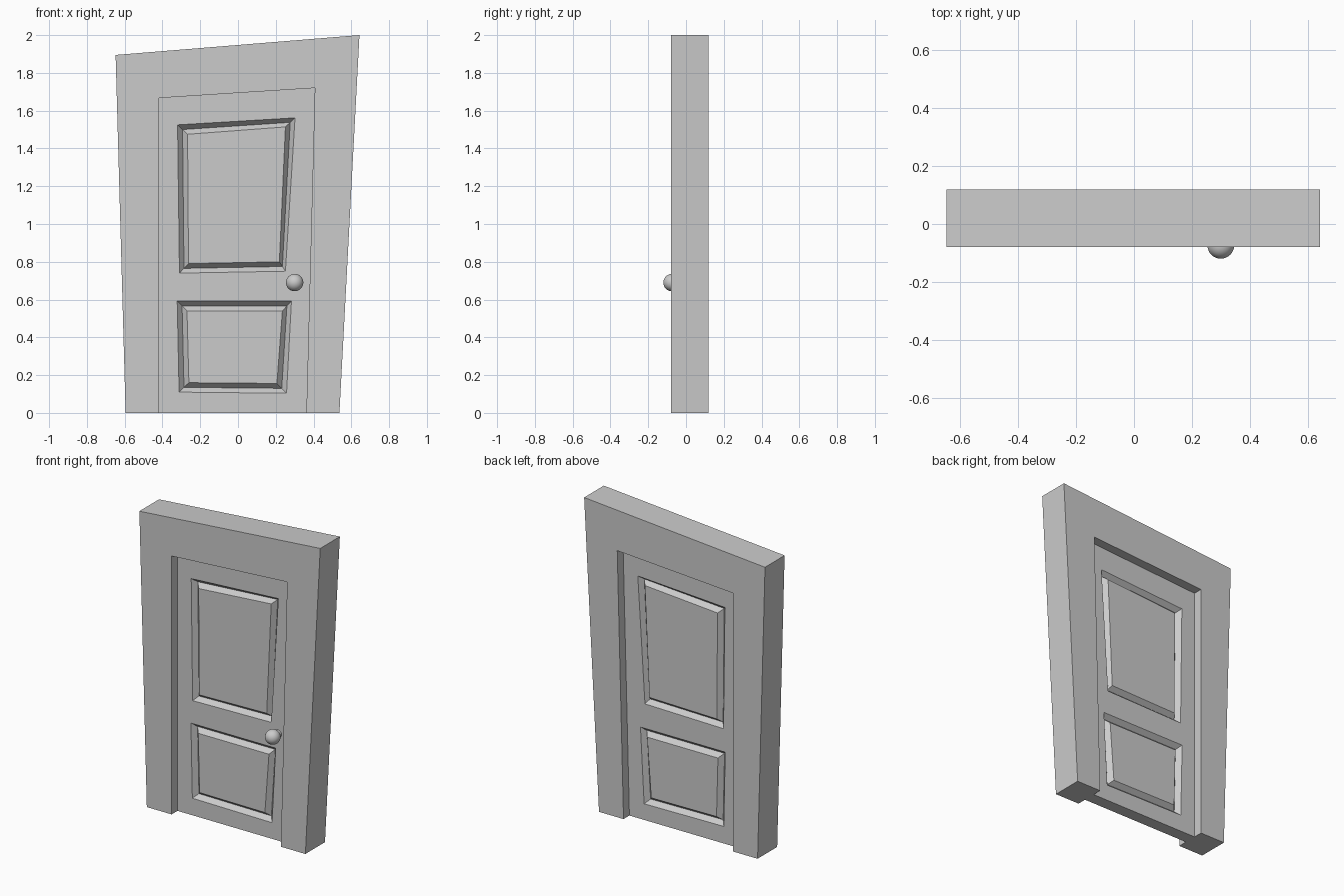
import bpy, bmesh
from math import radians

if "Cube" in bpy.data.objects:
    bpy.data.objects.remove(bpy.data.objects["Cube"])

FRAME_Y = (-0.08, 0.12)   # front and back of the surround
DOOR_Y = (-0.02, 0.06)    # front and back of the door leaf
GROOVE = 0.03


def finish(name, bm):
    bmesh.ops.remove_doubles(bm, verts=bm.verts, dist=1e-5)
    bmesh.ops.recalc_face_normals(bm, faces=bm.faces)
    mesh = bpy.data.meshes.new(name)
    bm.to_mesh(mesh)
    bm.free()
    obj = bpy.data.objects.new(name, mesh)
    bpy.context.collection.objects.link(obj)
    return obj


def loop(bm, pts, y):
    return [bm.verts.new((x, y, z)) for x, z in pts]


def bridge(bm, a, b):
    n = len(a)
    for i in range(n):
        bm.faces.new((a[i], a[(i + 1) % n], b[(i + 1) % n], b[i]))


# Crooked surround: left jamb, lintel and right jamb around an open doorway
OPEN = [(-0.418, 0), (-0.418, 1.667), (0.407, 1.72), (0.362, 0)]
OUTER = [(-0.595, 0), (-0.648, 1.895), (0.643, 2.0), (0.537, 0)]
bm = bmesh.new()
front_o, back_o = (loop(bm, OUTER, y) for y in FRAME_Y)
front_i, back_i = (loop(bm, OPEN, y) for y in FRAME_Y)
for i in range(3):
    for a, b in ((front_o, front_i), (back_o, back_i), (front_o, back_o), (front_i, back_i)):
        bm.faces.new((a[i], a[i + 1], b[i + 1], b[i]))
for i in (0, 3):
    bm.faces.new((front_o[i], front_i[i], back_i[i], back_o[i]))
finish("door_frame", bm)

# Door leaf: two fields, each with a V-groove outlining a panel on both sides
MID_L, MID_R = (-0.418, 0.67), (0.38, 0.67)
FIELDS = [
    ([MID_L, OPEN[1], OPEN[2], MID_R],
     [(-0.31, 0.74), (-0.32, 1.525), (0.302, 1.562), (0.251, 0.75)],
     [(-0.262, 0.79), (-0.267, 1.475), (0.251, 1.514), (0.219, 0.80)]),
    ([OPEN[0], MID_L, MID_R, OPEN[3]],
     [(-0.312, 0.11), (-0.322, 0.592), (0.283, 0.592), (0.257, 0.104)],
     [(-0.26, 0.16), (-0.27, 0.54), (0.235, 0.54), (0.206, 0.156)]),
]
bm = bmesh.new()
for y, inward in zip(DOOR_Y, (1, -1)):
    for edge, outer, inner in FIELDS:
        valley = [((a + c) / 2, (b + d) / 2) for (a, b), (c, d) in zip(outer, inner)]
        loops = [loop(bm, edge, y), loop(bm, outer, y),
                 loop(bm, valley, y + inward * GROOVE), loop(bm, inner, y)]
        for a, b in zip(loops, loops[1:]):
            bridge(bm, a, b)
        bm.faces.new(loops[-1])
# Edges of the leaf
rim = [OPEN[0], MID_L, OPEN[1], OPEN[2], MID_R, OPEN[3]]
bridge(bm, loop(bm, rim, DOOR_Y[0]), loop(bm, rim, DOOR_Y[1]))
finish("door_leaf", bm)

# Round knob on a short stem, front side only
bpy.ops.mesh.primitive_uv_sphere_add(segments=32, ring_count=16, radius=0.046,
                                     location=(0.30, -0.074, 0.69), rotation=(radians(90), 0, 0))
bpy.context.object.name = "door_knob"
bpy.ops.object.shade_smooth_by_angle()
bpy.ops.mesh.primitive_cylinder_add(vertices=24, radius=0.025, depth=0.05,
                                    location=(0.30, -0.04, 0.69), rotation=(radians(90), 0, 0))
bpy.context.object.name = "knob_stem"
bpy.ops.object.shade_smooth_by_angle()
